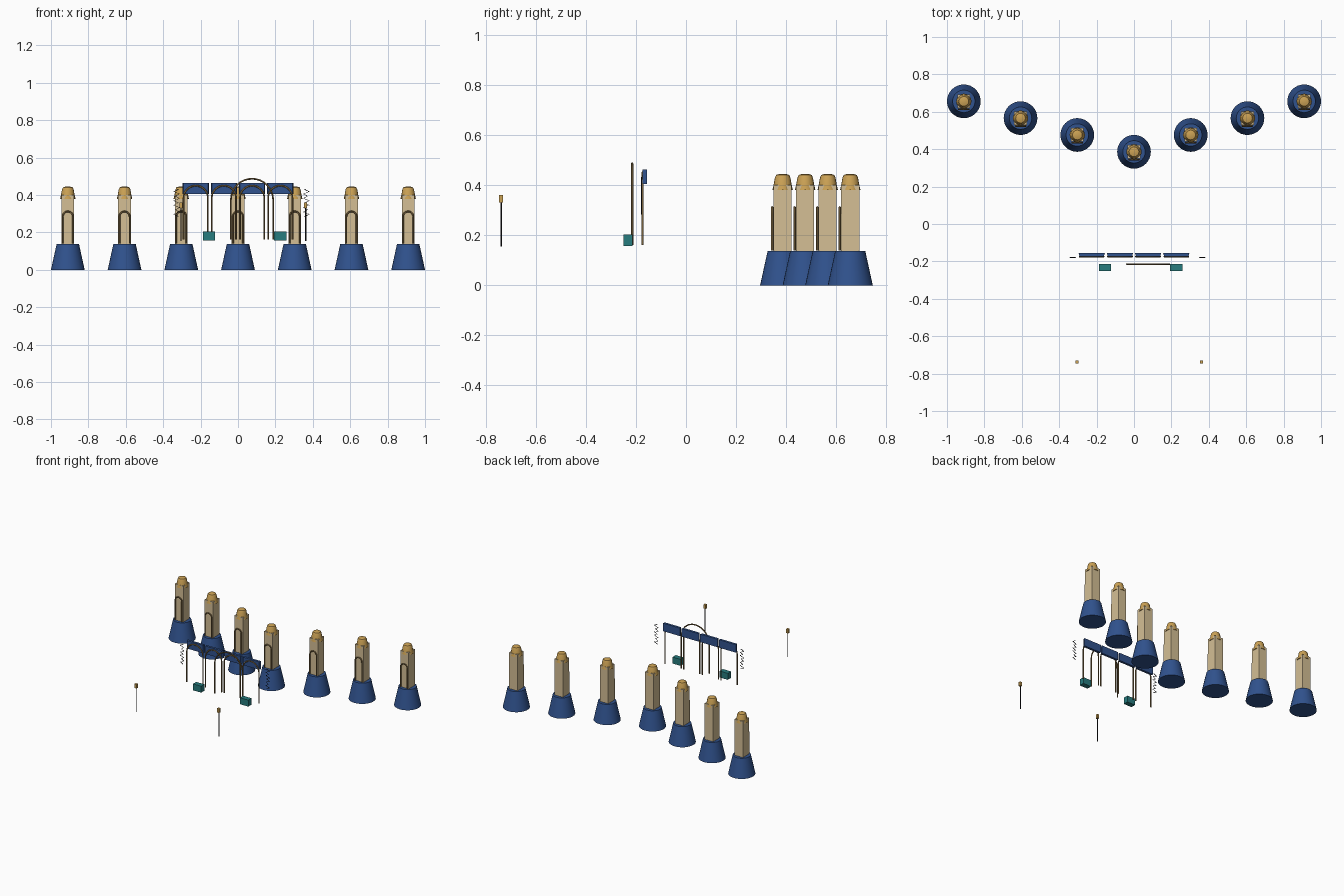
import bpy, math

if "Cube" in bpy.data.objects:
    bpy.data.objects.remove(bpy.data.objects["Cube"])

def mat(name, rgb):
    m = bpy.data.materials.new(name)
    m.diffuse_color = (*rgb, 1)
    m.use_nodes = True
    m.node_tree.nodes["Principled BSDF"].inputs["Base Color"].default_value = m.diffuse_color
    return m

BLUE = mat("blue", (0.03, 0.085, 0.27))
SAND = mat("sand", (0.66, 0.52, 0.30))
GOLD = mat("gold", (0.60, 0.36, 0.09))
BRONZE = mat("bronze", (0.20, 0.13, 0.05))
TEAL = mat("teal", (0.02, 0.20, 0.21))
DARK = mat("dark", (0.015, 0.015, 0.02))

def mesh_obj(name, verts, faces, m, smooth=False):
    me = bpy.data.meshes.new(name)
    me.from_pydata(verts, [], faces)
    o = bpy.data.objects.new(name, me)
    bpy.context.collection.objects.link(o)
    me.materials.append(m)
    if smooth:
        bpy.ops.object.select_all(action='DESELECT')
        o.select_set(True)
        bpy.context.view_layer.objects.active = o
        bpy.ops.object.shade_smooth_by_angle(angle=math.radians(35))
    return o

def lathe(name, x, y, profile, m, n=32, smooth=True):
    verts = [(x + r * math.cos(2 * math.pi * k / n), y + r * math.sin(2 * math.pi * k / n), z)
             for r, z in profile for k in range(n)]
    faces = [(i * n + k, i * n + (k + 1) % n, (i + 1) * n + (k + 1) % n, (i + 1) * n + k)
             for i in range(len(profile) - 1) for k in range(n)]
    faces += [tuple(range(n))[::-1], tuple(range((len(profile) - 1) * n, len(profile) * n))]
    return mesh_obj(name, verts, faces, m, smooth)

def box(name, x0, x1, y0, y1, z0, z1, m, front_inset=0.0):
    i = front_inset
    v = [(x0 + i, y0, z0), (x1 - i, y0, z0), (x1, y1, z0), (x0, y1, z0),
         (x0 + i, y0, z1), (x1 - i, y0, z1), (x1, y1, z1), (x0, y1, z1)]
    f = [(3, 2, 1, 0), (4, 5, 6, 7), (0, 1, 5, 4), (1, 2, 6, 5), (2, 3, 7, 6), (3, 0, 4, 7)]
    return mesh_obj(name, v, f, m)

def tube(name, pts, r, m):
    cu = bpy.data.curves.new(name, 'CURVE')
    cu.dimensions = '3D'
    cu.bevel_depth = r
    cu.bevel_resolution = 2
    cu.use_fill_caps = True
    sp = cu.splines.new('POLY')
    sp.points.add(len(pts) - 1)
    for p, c in zip(sp.points, pts):
        p.co = (*c, 1)
    cu.materials.append(m)
    o = bpy.data.objects.new(name, cu)
    bpy.context.collection.objects.link(o)
    return o

def arch(name, x, y, z0, top, half, r):
    spring = top - half
    pts = [(x - half, y, z0)]
    pts += [(x - half * math.cos(math.pi * k / 16), y, spring + half * math.sin(math.pi * k / 16))
            for k in range(17)]
    pts.append((x + half, y, z0))
    return tube(name, pts, r, BRONZE)

# row of seven towers in a V
for i in range(-3, 4):
    x, y = i * 0.3033, 0.386 + 0.09 * abs(i)
    lathe("tower_base", x, y, [(0.09, 0), (0.06, 0.137)], BLUE)
    box("tower_shaft", x - 0.034, x + 0.034, y - 0.036, y + 0.036, 0.13, 0.40, SAND)
    lathe("tower_cap", x, y, [(0.041, 0.38), (0.036, 0.402), (0.031, 0.43), (0.026, 0.441),
                              (0.012, 0.445)], GOLD, 16)
    arch("tower_arch", x, y - 0.042, 0.14, 0.312, 0.027, 0.0045)

# arcade: four panels, each with its arch
for i in range(4):
    x = -0.226 + i * 0.1507
    box("arcade_panel", x - 0.07, x + 0.07, -0.173, -0.156, 0.405, 0.463, BLUE, 0.005)
    arch("arcade_arch", x, -0.174, 0.162, 0.45, 0.065, 0.0045)

# large centre arch and two planters
arch("large_arch", 0.075, -0.215, 0.162, 0.487, 0.113, 0.0045)
for x in (-0.155, 0.225):
    box("planter", x - 0.033, x + 0.033, -0.25, -0.213, 0.157, 0.204, TEAL)

# zigzag strands beside the arcade
for x, s in ((-0.325, -1), (0.362, 1)):
    pts = [(x + s * (0.018 if k % 2 else -0.012) * (1 if k % 3 else 0.5),
            -0.178, 0.285 + k * 0.0121) for k in range(13)]
    tube("zigzag_strand", pts, 0.0025, DARK)

# lamp posts
for x in (-0.305, 0.362):
    lathe("lamp_pole", x, -0.738, [(0.003, 0.155), (0.003, 0.335)], DARK, 8)
    box("lamp_head", x - 0.008, x + 0.008, -0.747, -0.731, 0.33, 0.36, GOLD)
